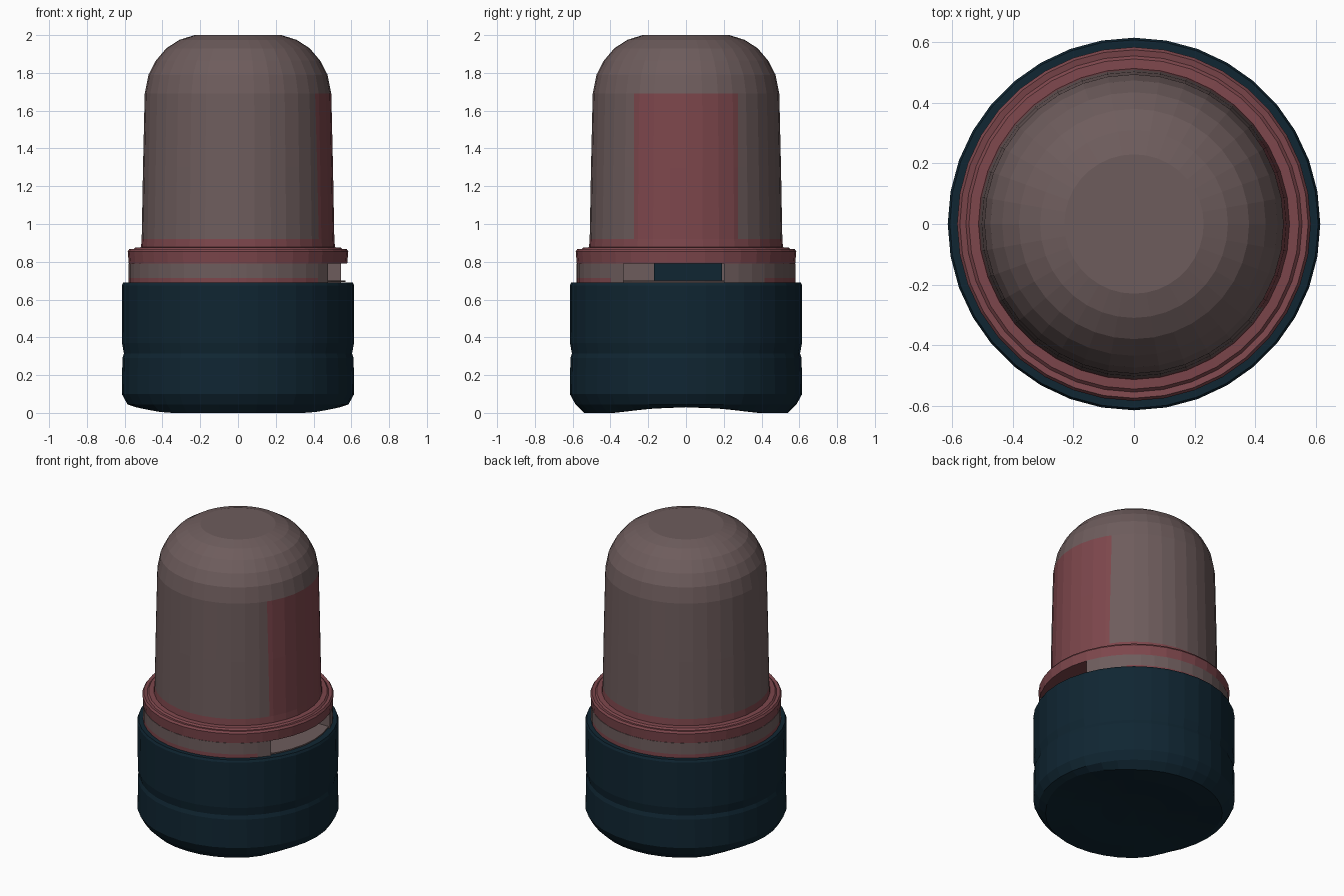
import bpy, bmesh, math
from mathutils import Vector

if "Cube" in bpy.data.objects:
    bpy.data.objects.remove(bpy.data.objects["Cube"])

SIDES = 36


def material(name, rgb):
    m = bpy.data.materials.new(name)
    m.diffuse_color = (*rgb, 1)
    m.use_nodes = True
    m.node_tree.nodes["Principled BSDF"].inputs["Base Color"].default_value = m.diffuse_color
    return m


navy = material("dark navy", (0.005, 0.019, 0.032))
grey = material("rosy grey", (0.155, 0.108, 0.108))
red = material("dusty red", (0.205, 0.062, 0.072))


def finish(bm, name, mats):
    bmesh.ops.remove_doubles(bm, verts=bm.verts, dist=1e-5)
    bmesh.ops.recalc_face_normals(bm, faces=bm.faces)
    me = bpy.data.meshes.new(name)
    bm.to_mesh(me)
    bm.free()
    for m in mats:
        me.materials.append(m)
    ob = bpy.data.objects.new(name, me)
    bpy.context.collection.objects.link(ob)
    return ob


def lathe(profile):
    """Spin a (radius, z) profile around the z axis."""
    bm = bmesh.new()
    vs = [bm.verts.new((r, 0, z)) for r, z in profile]
    es = [bm.edges.new(p) for p in zip(vs, vs[1:])]
    bmesh.ops.spin(bm, geom=vs + es, cent=(0, 0, 0), axis=(0, 0, 1),
                   angle=math.tau, steps=SIDES, use_merge=False)
    bmesh.ops.remove_doubles(bm, verts=bm.verts, dist=1e-5)
    return bm


def prism(outline, z0, z1):
    bm = bmesh.new()
    f = bm.faces.new([bm.verts.new((x, y, z0)) for x, y in outline])
    top = bmesh.ops.extrude_face_region(bm, geom=[f])["geom"]
    bmesh.ops.translate(bm, vec=(0, 0, z1 - z0),
                        verts=[v for v in top if isinstance(v, bmesh.types.BMVert)])
    return bm


# Base cup: chamfered foot, shallow groove, underside arched along x
bm = lathe([(0, 0), (0.2, 0), (0.4, 0), (0.54, 0), (0.585, 0.045), (0.615, 0.10),
            (0.612, 0.29), (0.604, 0.315), (0.614, 0.37), (0.615, 0.675),
            (0.608, 0.69), (0.5, 0.69), (0, 0.69)])
for v in bm.verts:
    if v.co.z < 0.02:
        v.co.z += 0.03 * max(0, 1 - (v.co.y / 0.38) ** 2)
finish(bm, "base_cup", [navy])

# Floor of the slot
finish(lathe([(0, 0.692), (0.57, 0.692), (0.57, 0.70), (0, 0.70)]), "slot_floor", [grey])

# Collar wall with an open slot on the right side
R, Y0, Y1 = 0.58, -0.33, 0.20
a0, a1 = math.asin(Y1 / R), math.tau + math.asin(Y0 / R)
arc = [(R * math.cos(a0 + (a1 - a0) * i / SIDES), R * math.sin(a0 + (a1 - a0) * i / SIDES))
       for i in range(SIDES + 1)]
outline = arc + [(0.06, Y0), (0.06, Y1)]
finish(prism(outline, 0.715, 0.79), "collar_wall", [grey])
bm = prism(outline, 0.69, 0.715)
bm.normal_update()
for f in bm.faces:
    c = f.calc_center_median()
    f.material_index = 0 if c.xy.length > 0.5 and c.x < 0.40 else 1
finish(bm, "collar_lower_band", [red, grey])

# Dark block seen at the back of the slot
finish(prism([(0.0, -0.17), (0.09, -0.17), (0.09, 0.19), (0.0, 0.19)], 0.70, 0.79),
       "slot_block", [navy])

# Flange above the collar
finish(lathe([(0, 0.79), (0.578, 0.79), (0.584, 0.855), (0.575, 0.868), (0.555, 0.865),
              (0.545, 0.875), (0.50, 0.878)]), "flange", [red])

# Dome body: red bottom band and red panel on the right side
bm = lathe([(0.515, 0.86), (0.51, 0.92), (0.503, 1.3), (0.494, 1.69), (0.474, 1.79),
            (0.435, 1.865), (0.38, 1.93), (0.31, 1.975), (0.23, 2.0), (0, 2.0)])
for y in (-0.275, 0.275):
    bmesh.ops.bisect_plane(bm, geom=bm.verts[:] + bm.edges[:] + bm.faces[:],
                           plane_co=(0, y, 0), plane_no=(0, 1, 0))
for f in bm.faces:
    c = f.calc_center_median()
    panel = c.x > 0.3 and abs(c.y) < 0.275 and c.z < 1.69
    f.material_index = 1 if panel or c.z < 0.92 else 0
finish(bm, "dome_body", [grey, red])
